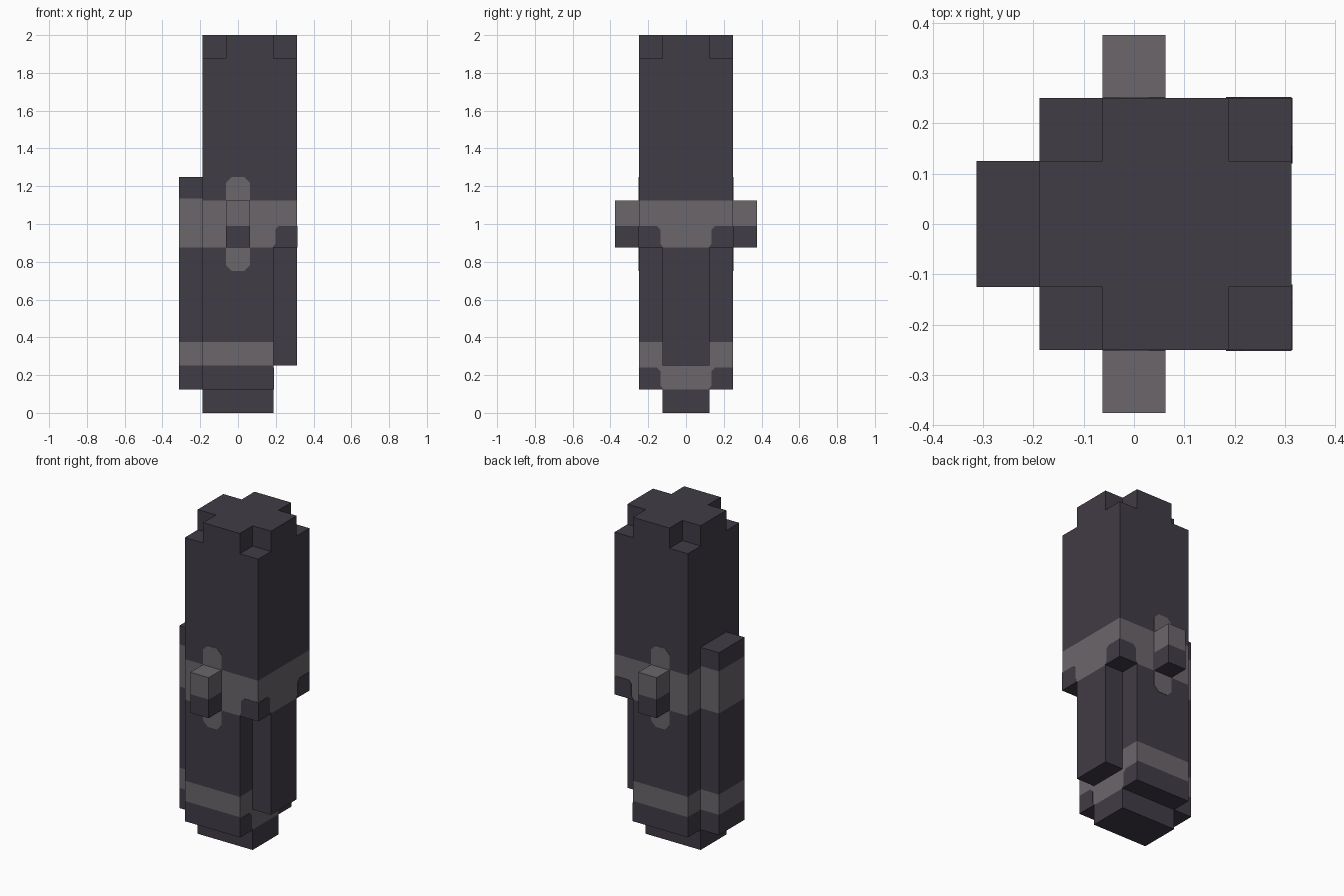
import bpy, bmesh
from mathutils import Vector

cube = bpy.data.objects.get("Cube")
if cube:
    bpy.data.objects.remove(cube, do_unlink=True)


def material(name, rgb):
    m = bpy.data.materials.new(name)
    m.use_nodes = True
    colour = (*rgb, 1)
    m.diffuse_color = colour
    m.node_tree.nodes["Principled BSDF"].inputs["Base Color"].default_value = colour
    return m


DARK = material("dark purple grey", (0.053, 0.045, 0.061))
LIGHT = material("light grey", (0.147, 0.133, 0.147))
U = 0.125        # block unit
H = U / 2


def finish(name, bm, mats):
    bmesh.ops.recalc_face_normals(bm, faces=bm.faces)
    mesh = bpy.data.meshes.new(name)
    for m in mats:
        mesh.materials.append(m)
    bm.to_mesh(mesh)
    bm.free()
    obj = bpy.data.objects.new(name, mesh)
    bpy.context.collection.objects.link(obj)
    return obj


def block(name, x, y, z, bands=(), extra=None):
    """Dark box, cut at the height bands, which are painted light."""
    bm = bmesh.new()
    bmesh.ops.create_cube(bm, size=1)
    for v in bm.verts:
        v.co = [r[0] + (c + 0.5) * (r[1] - r[0]) for c, r in zip(v.co, (x, y, z))]
    for h in [h for band in bands for h in band if z[0] < h < z[1]]:
        bmesh.ops.bisect_plane(bm, geom=bm.verts[:] + bm.edges[:] + bm.faces[:],
                               plane_co=(0, 0, h), plane_no=(0, 0, 1))
    bm.normal_update()
    for f in bm.faces:
        c = f.calc_center_median()
        light = any(a + 0.001 < c.z < b - 0.001 for a, b in bands)
        if extra and extra(c, f.normal):
            light = True
        f.material_index = int(light)
    return finish(name, bm, (DARK, LIGHT))


def slab(name, points, direction, mat):
    """Extrude a flat outline along a direction."""
    bm = bmesh.new()
    face = bm.faces.new([bm.verts.new(p) for p in points])
    out = bmesh.ops.extrude_face_region(bm, geom=[face], use_keep_orig=True)
    top = [g for g in out["geom"] if isinstance(g, bmesh.types.BMVert)]
    bmesh.ops.translate(bm, verts=top, vec=Vector(direction))
    return finish(name, bm, (mat,))


upper_band = (7 * U, 9 * U)
lower_band = (2 * U, 3 * U)
left, right, inner = -3 * H, 5 * H, 3 * H   # body side planes

# Main column, foot, and side pieces
block("upper_body", (left, right), (-2 * U, 2 * U), (7 * U, 15 * U), [upper_band])
block("lower_body", (left, inner), (-2 * U, 2 * U), (U, 7 * U), [lower_band],
      lambda c, n: n.x > 0.5 and c.z < 3 * U)
block("foot", (left, inner), (-U, U), (0, U))
block("side_limb", (inner, right), (-U, U), (2 * U, 7 * U))
block("side_fin", (-right, left), (-U, U), (U, 10 * U),
      [lower_band, (7 * U, 9 * U + 0.01)])

# Cross-shaped crown
cross = [(-H, -2 * U), (inner, -2 * U), (inner, -U), (right, -U), (right, U), (inner, U),
         (inner, 2 * U), (-H, 2 * U), (-H, U), (left, U), (left, -U), (-H, -U)]
slab("crown", [(x, y, 15 * U) for x, y in cross], (0, 0, U), DARK)

# Outlines of painted details: corner notch and rounded mark
notch = [(0, 0), (0.13, 0), (0.115, 0.02), (0.115, 0.095), (0.095, 0.115), (0, 0.115)]
mark = [(-H, 6.25 * U), (-H / 2, 6 * U), (H / 2, 6 * U), (H, 6.25 * U),
        (H, 9.75 * U), (H / 2, 10 * U), (-H / 2, 10 * U), (-H, 9.75 * U)]
T = 0.002

for side, s in (("front", -1), ("back", 1)):
    face_y = s * 2 * U
    # Peg with a light upper half, and the mark behind it
    block(side + "_peg", (-H, H), sorted((face_y, s * 3 * U)), upper_band,
          [(0.99, 2)])
    slab(side + "_mark", [(x, face_y, z) for x, z in mark], (0, s * T, 0), LIGHT)
    # Dark notches wrapping the corners
    slab(side + "_band_notch", [(right - u, face_y, 7 * U + v) for u, v in notch],
         (0, s * T, 0), DARK)
    for label, x, z in (("upper", right, 7 * U), ("lower", inner, U)):
        slab(f"{side}_{label}_side_notch",
             [(x, face_y - s * u, z + v) for u, v in notch], (T, 0, 0), DARK)
